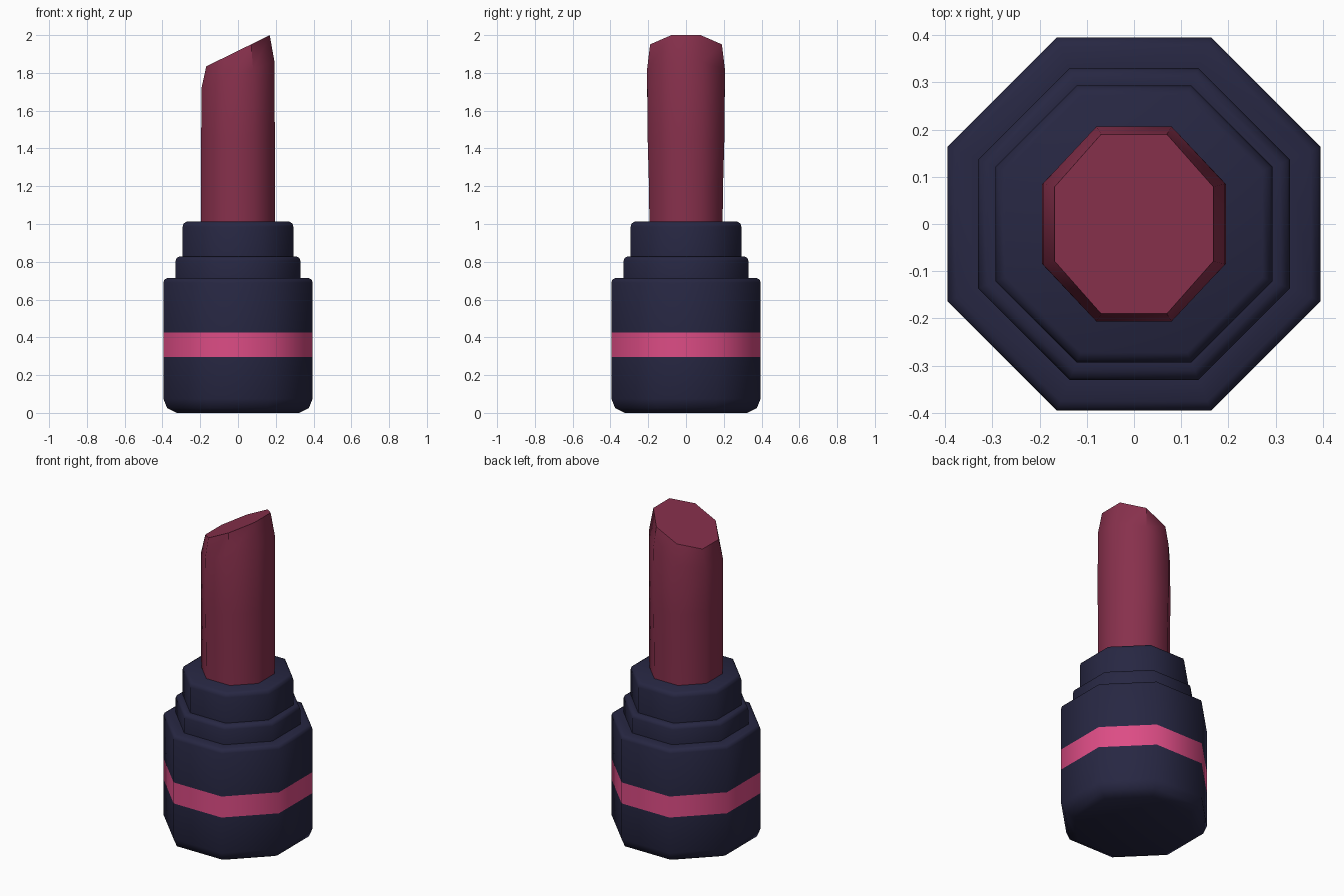
import bpy, bmesh, math

if "Cube" in bpy.data.objects:
    bpy.data.objects.remove(bpy.data.objects["Cube"], do_unlink=True)


def material(name, rgb):
    m = bpy.data.materials.new(name)
    m.use_nodes = True
    m.diffuse_color = (*rgb, 1)
    m.node_tree.nodes["Principled BSDF"].inputs["Base Color"].default_value = (*rgb, 1)
    return m


navy = material("navy case", (0.020, 0.020, 0.055))
pink = material("pink band", (0.72, 0.073, 0.235))
berry = material("berry lipstick", (0.245, 0.030, 0.073))

SIDES = 8


def octagon(rx, ry, z, slope=0.0):
    """Octagon with flat sides on the axes; rx, ry are distances to the flats."""
    pts = []
    for i in range(SIDES):
        a = (i + 0.5) * math.tau / SIDES
        k = 1 / math.cos(math.pi / SIDES)
        x, y = rx * k * math.cos(a), ry * k * math.sin(a)
        pts.append((x, y, z + slope * x))
    return pts


def loft(name, rings, mats, angle):
    bm = bmesh.new()
    loops = [[bm.verts.new(p) for p in ring] for ring in rings]
    for low, high in zip(loops, loops[1:]):
        for i in range(SIDES):
            j = (i + 1) % SIDES
            bm.faces.new((low[i], low[j], high[j], high[i]))
    bm.faces.new(loops[0][::-1])
    bm.faces.new(loops[-1])
    bmesh.ops.recalc_face_normals(bm, faces=bm.faces)
    mesh = bpy.data.meshes.new(name)
    bm.to_mesh(mesh)
    bm.free()
    for m in mats:
        mesh.materials.append(m)
    obj = bpy.data.objects.new(name, mesh)
    bpy.context.collection.objects.link(obj)
    bpy.ops.object.select_all(action='DESELECT')
    obj.select_set(True)
    bpy.context.view_layer.objects.active = obj
    bpy.ops.object.shade_smooth_by_angle(angle=math.radians(angle))
    return obj


# Stepped case: outer body, collar and inner sleeve, with softened rims
BAND_LOW, BAND_HIGH = 0.295, 0.425
profile = [(0.325, 0.0), (0.375, 0.025), (0.395, 0.075),
           (0.395, BAND_LOW), (0.395, BAND_HIGH),
           (0.395, 0.69), (0.39, 0.705), (0.375, 0.713),
           (0.33, 0.713), (0.33, 0.805), (0.325, 0.82), (0.31, 0.828),
           (0.293, 0.828), (0.293, 0.985), (0.288, 1.003), (0.272, 1.012)]
case = loft("case", [octagon(r, r, z) for r, z in profile], [navy, pink], 50)

# Painted band around the body
for face in case.data.polygons:
    if BAND_LOW < face.center.z < BAND_HIGH:
        face.material_index = 1

# Lipstick bullet with slanted tip
loft("lipstick_bullet", [
    octagon(0.195, 0.193, 0.95),
    octagon(0.195, 0.196, 1.2),
    octagon(0.195, 0.203, 1.45),
    octagon(0.193, 0.206, 1.79, 0.36),
    octagon(0.168, 0.190, 1.917, 0.49),
], [berry], 47)
